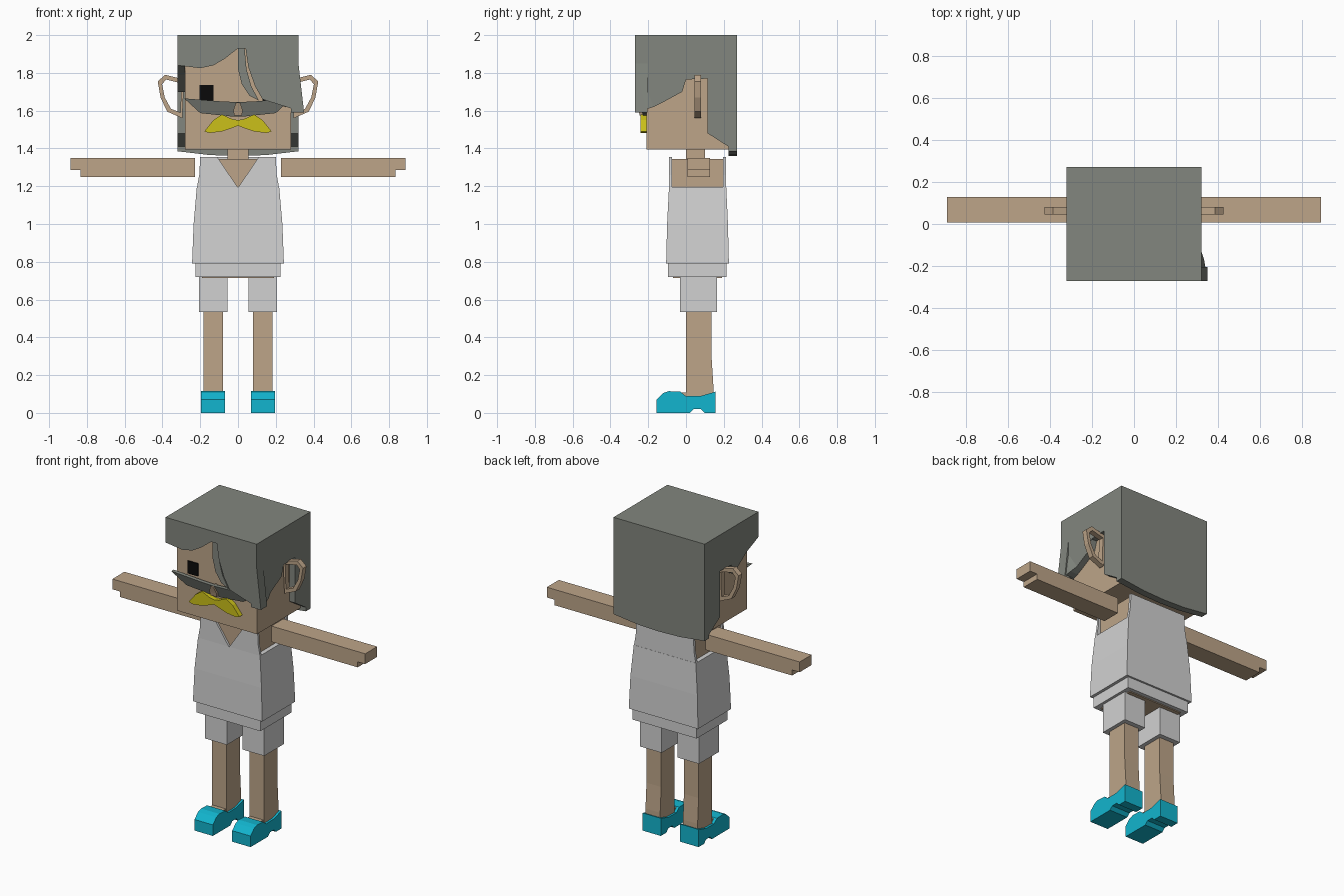
import bpy, bmesh
from mathutils import Vector

if "Cube" in bpy.data.objects:
    bpy.data.objects.remove(bpy.data.objects["Cube"])


def material(name, rgb):
    m = bpy.data.materials.new(name)
    m.use_nodes = True
    m.diffuse_color = (*rgb, 1)
    m.node_tree.nodes["Principled BSDF"].inputs["Base Color"].default_value = (*rgb, 1)
    return m


SKIN = material("skin tan", (0.51, 0.375, 0.25))
HAIR = material("hair grey", (0.225, 0.24, 0.21))
CLOTH = material("cloth light grey", (0.64, 0.64, 0.64))
YELLOW = material("moustache yellow", (0.6, 0.53, 0.01))
CYAN = material("shoe cyan", (0.006, 0.46, 0.62))
BLACK = material("eye black", (0.003, 0.003, 0.003))


def finish(name, bm, mat):
    bmesh.ops.recalc_face_normals(bm, faces=bm.faces)
    mesh = bpy.data.meshes.new(name)
    bm.to_mesh(mesh)
    bm.free()
    mesh.materials.append(mat)
    ob = bpy.data.objects.new(name, mesh)
    bpy.context.collection.objects.link(ob)
    return ob


def prism(name, outline, axis, a, b, mat, bend=None):
    """Extrude a flat outline along an axis from a to b."""
    bm = bmesh.new()

    def place(u, v, w):
        return Vector((w, u, v)) if axis == "x" else Vector((u, w, v))

    face = bm.faces.new([bm.verts.new(place(u, v, a)) for u, v in outline])
    new = bmesh.ops.extrude_face_region(bm, geom=[face])["geom"]
    shift = place(0, 0, b - a)
    bmesh.ops.translate(bm, vec=shift, verts=[g for g in new if isinstance(g, bmesh.types.BMVert)])
    bmesh.ops.triangulate(bm, faces=bm.faces)
    if bend:
        for v in bm.verts:
            bend(v.co)
    else:
        bmesh.ops.dissolve_limit(bm, angle_limit=0.01, verts=bm.verts, edges=bm.edges)
    return finish(name, bm, mat)


def box(name, x, y, z, mat):
    return prism(name, [(x[0], z[0]), (x[1], z[0]), (x[1], z[1]), (x[0], z[1])], "y", *y, mat)


def loft(name, rings, mat):
    """Stack of rectangles given as z, half width, front y, back y."""
    bm = bmesh.new()
    loops = [[bm.verts.new(p) for p in ((-w, f, z), (w, f, z), (w, b, z), (-w, b, z))]
             for z, w, f, b in rings]
    for low, high in zip(loops, loops[1:]):
        for i in range(4):
            j = (i + 1) % 4
            bm.faces.new((low[i], low[j], high[j], high[i]))
    bm.faces.new(loops[0])
    bm.faces.new(loops[-1])
    return finish(name, bm, mat)


def span(s, a, b):
    return tuple(sorted((s * a, s * b)))


def mirrored(half):
    """Complete an outline whose right half runs from top centre to bottom centre."""
    return half + [(-u, v) for u, v in reversed(half) if u > 0]


# Head and face
box("head", (-0.28, 0.28), (-0.21, 0.23), (1.395, 1.95), SKIN)
box("neck", (-0.055, 0.055), (0, 0.1), (1.33, 1.41), SKIN)


def tilt(co):
    co.y -= 0.4 * max(0, co.z - 1.57)


prism("cheek_band", mirrored([(0, 1.645), (0.1, 1.65), (0.285, 1.665), (0.2, 1.587), (0.04, 1.57), (0, 1.57)]),
      "y", -0.225, -0.2, HAIR, tilt)
prism("nose", mirrored([(0, 1.645), (0.012, 1.64), (0.025, 1.6), (0.02, 1.575), (0, 1.575)]),
      "y", -0.245, -0.2, SKIN, lambda co: setattr(co, "y", co.y - 0.3 * max(0, co.z - 1.58)))
prism("moustache", mirrored([(0, 1.55), (0.03, 1.555), (0.085, 1.58), (0.13, 1.55), (0.178, 1.49), (0.15, 1.482),
                             (0.085, 1.49), (0.04, 1.505), (0, 1.52)]),
      "y", -0.24, -0.205, YELLOW)

# Hair: crown, fringe with swept lock, side panels with ear notches, back
box("hair_crown", (-0.32, 0.32), (-0.27, 0.27), (1.93, 2), HAIR)


def flare(co):
    if co.x > 0.3:
        co.x += 0.03 * min(1, max(0, (1.85 - co.z) / 0.26)) * min(1, max(0, (-0.13 - co.y) / 0.08))


prism("hair_fringe", [(-0.32, 1.93), (-0.32, 1.84), (-0.2, 1.825), (-0.13, 1.84), (-0.07, 1.875), (0, 1.93)],
      "y", -0.27, -0.205, HAIR)
prism("hair_strand", [(0, 1.93), (0, 1.82), (0.02, 1.74), (0.06, 1.68), (0.11, 1.655), (0.07, 1.73),
                      (0.045, 1.82), (0.035, 1.93)], "y", -0.255, -0.205, HAIR)
prism("hair_lock", [(0.04, 1.93), (0.055, 1.83), (0.09, 1.73), (0.13, 1.66), (0.32, 1.59),
                    (0.32, 1.85), (0.32, 1.93)], "y", -0.27, -0.205, HAIR, flare)
rear = [(-0.02, 1.7), (0, 1.765), (0.115, 1.77), (0.115, 1.48), (0.24, 1.4), (0.27, 1.385), (0.27, 1.93)]
prism("hair_side_left", [(-0.27, 1.93), (-0.27, 1.85), (-0.27, 1.59), (-0.17, 1.62), (-0.13, 1.64)] + rear,
      "x", 0.28, 0.32, HAIR, flare)
prism("hair_side_right", [(-0.27, 1.93), (-0.27, 1.84), (-0.15, 1.79)] + rear, "x", -0.32, -0.28, HAIR)
prism("hair_back", mirrored([(0, 1.93), (0.32, 1.93), (0.32, 1.385), (0.15, 1.365), (0, 1.36)]),
      "y", 0.225, 0.27, HAIR)

# Torso and shirt
loft("torso", [(0.8, 0.19, -0.07, 0.195), (1.345, 0.19, -0.078, 0.2)], SKIN)
loft("shirt_body", [(0.79, 0.243, -0.105, 0.227), (1.0, 0.235, -0.1, 0.222), (1.195, 0.218, -0.09, 0.213)], CLOTH)
yoke = [(0.11, 1.355), (0.2, 1.355), (0.205, 1.26), (0.218, 1.19), (0, 1.18)]
prism("shirt_front", mirrored([(0, 1.192)] + yoke), "y", -0.09, -0.075, CLOTH)
prism("shirt_back", mirrored([(0, 1.355)] + yoke), "y", 0.195, 0.212, CLOTH)

# Shorts
box("shorts_waist", (-0.226, 0.224), (-0.095, 0.215), (0.72, 0.79), CLOTH)
box("hips", (-0.19, 0.19), (-0.07, 0.19), (0.714, 0.73), SKIN)

# Ear loop, read around outside then inside
ear_outer = [(0.285, 1.765), (0.385, 1.79), (0.425, 1.755), (0.41, 1.67), (0.375, 1.595), (0.295, 1.56)]
ear_inner = [(0.3, 1.745), (0.38, 1.765), (0.402, 1.74), (0.388, 1.67), (0.355, 1.61), (0.305, 1.59)]
shoe = [(-0.155, 0), (0.02, 0), (0.04, 0.02), (0.08, 0.02), (0.1, 0), (0.155, 0), (0.155, 0.112),
        (0.08, 0.09), (0, 0.088), (-0.03, 0.112), (-0.09, 0.115), (-0.12, 0.105), (-0.155, 0.07)]

# Paired parts
for s, side in ((1, "left"), (-1, "right")):
    box("eye_" + side, span(s, 0.13, 0.203), (-0.217, -0.208), (1.655, 1.735), BLACK)

    bm = bmesh.new()
    rows = [[bm.verts.new((s * x, y, z)) for x, z in line]
            for line, y in ((ear_outer, 0.045), (ear_inner, 0.045), (ear_inner, 0.08), (ear_outer, 0.08))]
    for k in range(4):
        a, b = rows[k], rows[(k + 1) % 4]
        for i in range(len(a)):
            j = (i + 1) % len(a)
            bm.faces.new((a[i], a[j], b[j], b[i]))
    finish("ear_" + side, bm, SKIN)

    arm = [(0.228, 1.25), (0.835, 1.25), (0.835, 1.285), (0.888, 1.285), (0.888, 1.35), (0.228, 1.35)]
    prism("arm_" + side, [(s * x, z) for x, z in arm], "y", 0.008, 0.128, SKIN)
    box("shorts_leg_" + side, span(s, 0.055, 0.207), (-0.033, 0.165), (0.535, 0.725), CLOTH)
    leg = [(0, 0.06), (0.145, 0.06), (0.145, 0.14), (0.135, 0.3), (0.135, 0.6), (0, 0.6)]
    prism("leg_" + side, leg, "x", *span(s, 0.08, 0.183), SKIN)
    box("foot_" + side, span(s, 0.085, 0.178), (-0.06, 0.1), (0.04, 0.108), SKIN)
    prism("shoe_" + side, shoe, "x", *span(s, 0.068, 0.197), CYAN)
